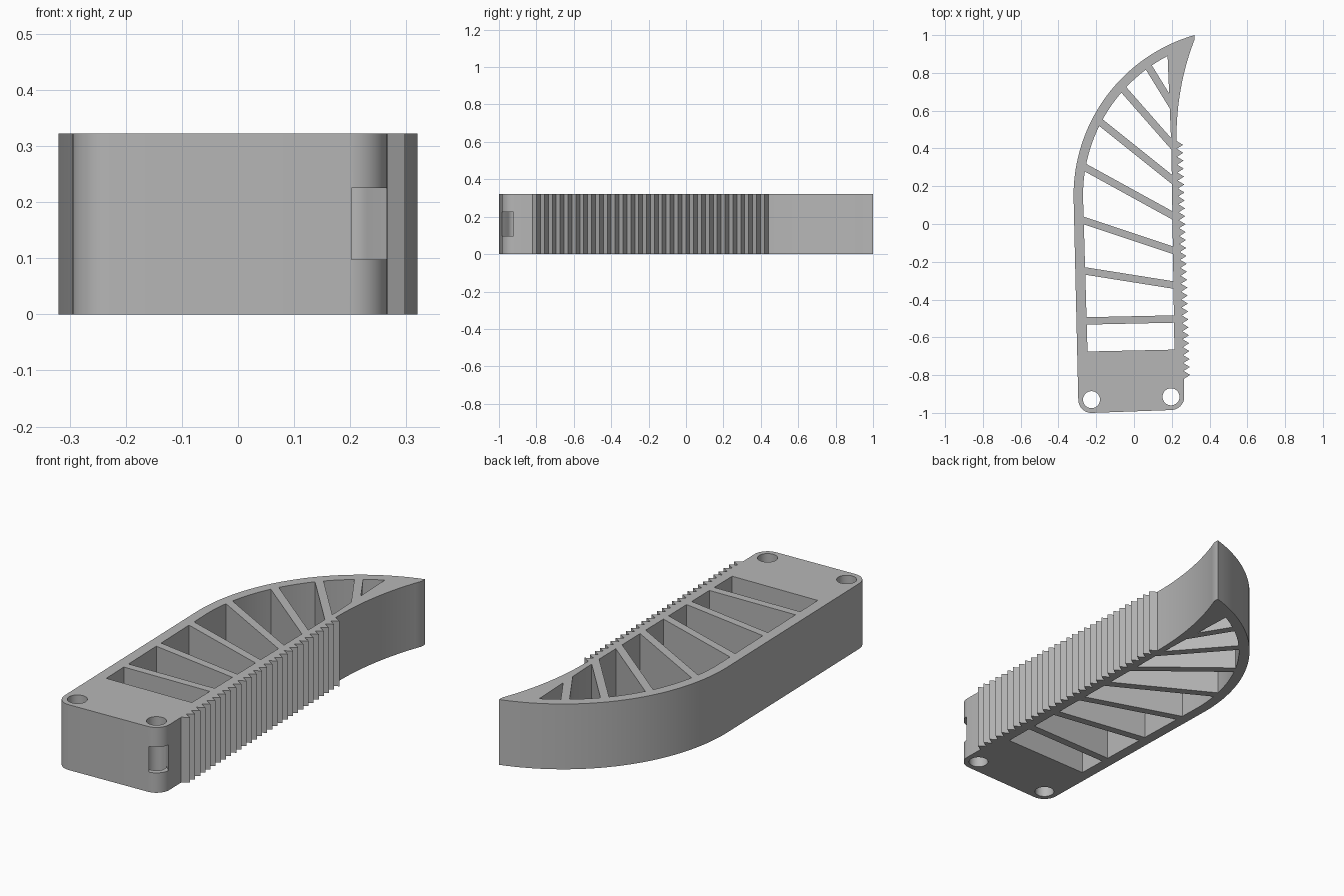
import bpy, bmesh
from math import cos, sin, radians
from mathutils import Vector

if "Cube" in bpy.data.objects:
    bpy.data.objects.remove(bpy.data.objects["Cube"], do_unlink=True)

HEIGHT = 0.322
HOLES = [(-0.225, -0.93), (0.196, -0.915)]
HOLE_R, CORNER_R = 0.045, 0.07
ARC_X, ARC_Y, ARC_R = 0.5645, 0.15, 0.8845

grey = bpy.data.materials.new("light_grey")
grey.use_nodes = True
grey.diffuse_color = (0.47, 0.47, 0.47, 1)
grey.node_tree.nodes["Principled BSDF"].inputs["Base Color"].default_value = (0.47, 0.47, 0.47, 1)


def arc(cx, cy, r, start, end, steps):
    angles = [radians(start + (end - start) * i / steps) for i in range(steps + 1)]
    return [(cx + r * cos(a), cy + r * sin(a)) for a in angles]


def prism(name, outline, z0, z1):
    """Extrude a flat outline from z0 to z1."""
    bm = bmesh.new()
    face = bm.faces.new([bm.verts.new((x, y, z0)) for x, y in outline])
    top = bmesh.ops.extrude_face_region(bm, geom=[face])["geom"]
    verts = [v for v in top if isinstance(v, bmesh.types.BMVert)]
    bmesh.ops.translate(bm, verts=verts, vec=(0, 0, z1 - z0))
    bmesh.ops.recalc_face_normals(bm, faces=bm.faces)
    mesh = bpy.data.meshes.new(name)
    bm.to_mesh(mesh)
    bm.free()
    mesh.materials.append(grey)
    obj = bpy.data.objects.new(name, mesh)
    bpy.context.collection.objects.link(obj)
    return obj


def bar(start, end, width):
    """Rectangle outline around a centre line."""
    a, b = Vector(start), Vector(end)
    side = (b - a).normalized().orthogonal() * width / 2
    return [a - side, b - side, b + side, a + side]


def cut(target, cutter):
    mod = target.modifiers.new("cut", "BOOLEAN")
    mod.operation, mod.solver, mod.object = "DIFFERENCE", "EXACT", cutter
    bpy.context.view_layer.objects.active = target
    bpy.ops.object.modifier_apply(modifier=mod.name)
    bpy.data.objects.remove(cutter, do_unlink=True)


# Rounded base corners
outline = arc(*HOLES[0], CORNER_R, 180, 270, 10) + arc(*HOLES[1], CORNER_R, 270, 360, 10)

# Row of teeth along the right edge
teeth = 30
low, high = Vector((0.264, -0.82)), Vector((0.225, 0.44))
for i in range(teeth):
    outline.append(tuple(low.lerp(high, i / teeth)))
    tip = low.lerp(high, (i + 0.5) / teeth)
    outline.append((tip.x + 0.034, tip.y))

# Hollow curve up to the pointed tip
p0, p1, p2 = high, Vector((0.222, 0.72)), Vector((0.32, 0.975))
for i in range(17):
    t = i / 16
    outline.append(tuple(p0.lerp(p1, t).lerp(p1.lerp(p2, t), t)))

# Bulging back edge
outline += arc(ARC_X, ARC_Y, ARC_R, 106.05, 180, 32)
body = prism("curved_body", outline, 0, HEIGHT)

# Cavity split into windows by slanted ribs
cavity_outline = [(-0.246, -0.675), (0.214, -0.665), (0.198, 0.4)]
cavity_outline += arc(ARC_X, ARC_Y, ARC_R - 0.05, 117.6, 180, 28)
cavity = prism("cavity_cutter", cavity_outline, -0.1, HEIGHT + 0.1)
ribs = [
    ((-0.25, -0.513), (0.214, -0.503)),
    ((-0.257, -0.249), (0.209, -0.323)),
    ((-0.265, 0.018), (0.204, -0.138)),
    ((-0.26, 0.30), (0.204, 0.045)),
    ((-0.172, 0.534), (0.198, 0.238)),
    ((-0.053, 0.709), (0.193, 0.429)),
    ((0.074, 0.836), (0.188, 0.651)),
]
for a, b in ribs:
    a, b = Vector(a), Vector(b)
    reach = (b - a).normalized() * 0.06
    cut(cavity, prism("rib_cutter", bar(a - reach, b + reach, 0.039), -0.2, HEIGHT + 0.2))
cut(body, cavity)

# Mounting holes through the base
for x, y in HOLES:
    cut(body, prism("hole_cutter", arc(x, y, HOLE_R, 0, 350, 35), -0.1, HEIGHT + 0.1))

# Diagonal slot from the right hole out through the corner
hole = Vector(HOLES[1])
slot = bar(hole, hole + Vector((0.15, -0.15)), HOLE_R * 2 - 0.001)
cut(body, prism("slot_cutter", slot, 0.098, 0.225))

# Smooth curved walls, sharp corners
bpy.ops.object.select_all(action="DESELECT")
body.select_set(True)
bpy.context.view_layer.objects.active = body
bpy.ops.object.shade_smooth_by_angle(angle=radians(30))
